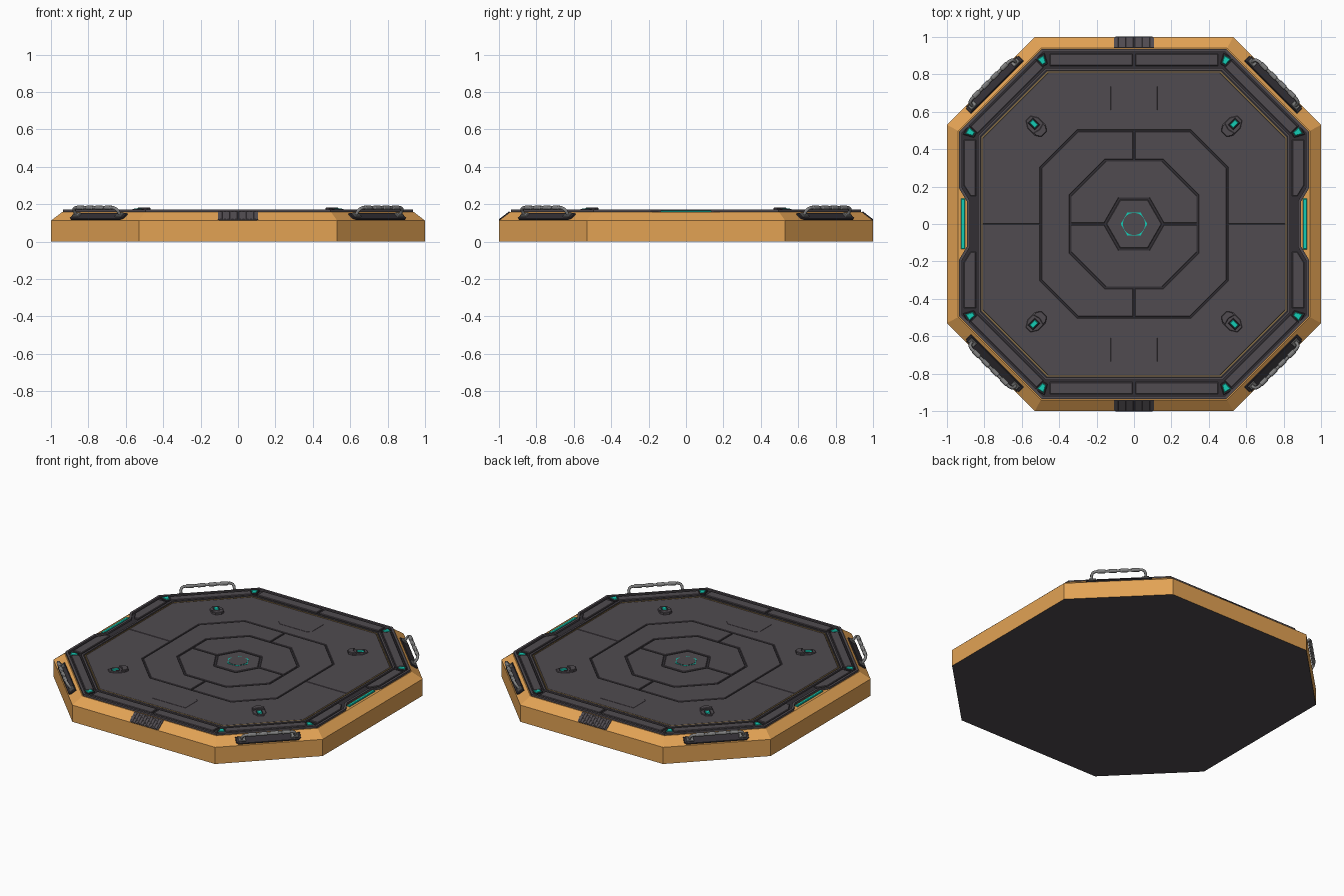
import bpy, bmesh, math
from mathutils import Matrix, Vector

if "Cube" in bpy.data.objects:
    bpy.data.objects.remove(bpy.data.objects["Cube"])


def mat(name, r, g, b):
    m = bpy.data.materials.new(name)
    m.diffuse_color = [((c / 255 + 0.055) / 1.055) ** 2.4 for c in (r, g, b)] + [1]
    m.use_nodes = True
    m.node_tree.nodes["Principled BSDF"].inputs["Base Color"].default_value = m.diffuse_color
    return m


ORANGE = mat("orange_shell", 226, 162, 84)
DECK = mat("dark_grey_deck", 80, 75, 80)
DARK = mat("near_black_groove", 50, 47, 52)
TEAL = mat("teal_light", 20, 205, 182)
TAN = mat("tan_trim", 142, 116, 70)
GREY = mat("grey_metal", 128, 128, 128)

ONE = [Matrix()]
HALVES = [Matrix.Rotation(k * math.pi, 4, 'Z') for k in range(2)]
QUARTERS = [Matrix.Rotation(k * math.pi / 2, 4, 'Z') for k in range(4)]
MIRROR4 = [Matrix.Diagonal((sx, sy, 1, 1)) for sx in (1, -1) for sy in (1, -1)]


def inset(pts, d):
    out = []
    for i, p in enumerate(pts):
        p, a, b = Vector(p), Vector(pts[i - 1]), Vector(pts[(i + 1) % len(pts)])
        e1, e2 = (p - a).normalized(), (b - p).normalized()
        n1, n2 = Vector((-e1.y, e1.x)), Vector((-e2.y, e2.x))
        out.append(p + (n1 + n2) * d / (1 + n1.dot(n2)))
    return out


def loft(name, loops, mats, copies=ONE, closed=False):
    """Skin a stack of (outline, z) loops; closed joins last to first, otherwise capped."""
    bm = bmesh.new()
    for M in copies:
        rows = [[bm.verts.new(M @ Vector((p[0], p[1], z))) for p in pts] for pts, z in loops]
        n = len(rows[0])
        pairs = list(zip(rows, rows[1:])) + ([(rows[-1], rows[0])] if closed else [])
        for lo, hi in pairs:
            for i in range(n):
                j = (i + 1) % n
                bm.faces.new((lo[i], lo[j], hi[j], hi[i]))
        if not closed:
            bm.faces.new(rows[0][::-1])
            bm.faces.new(rows[-1])
    bmesh.ops.recalc_face_normals(bm, faces=bm.faces)
    me = bpy.data.meshes.new(name)
    if len(mats) > 1:                      # second colour goes on the underside
        for f in bm.faces:
            f.material_index = 1 if f.normal.z < -0.9 else 0
    bm.to_mesh(me)
    bm.free()
    for m in mats:
        me.materials.append(m)
    ob = bpy.data.objects.new(name, me)
    bpy.context.collection.objects.link(ob)
    return ob


def prism(name, pts, z0, z1, m, copies=ONE, bev=0.003):
    loops = [(pts, z0), (pts, z1 - bev), (inset(pts, bev), z1)] if bev else [(pts, z0), (pts, z1)]
    return loft(name, loops, [m], copies)


def ring(name, pts, d, z0, z1, m):
    q = inset(pts, d)
    return loft(name, [(pts, z0), (pts, z1), (q, z1), (q, z0)], [m], closed=True)


def octagon(a, b):
    return [(a, -b), (a, b), (b, a), (-b, a), (-a, b), (-a, -b), (-b, -a), (b, -a)]


def notched(a, b):
    side = [(a, -b), (a, -.19), (a - .042, -.12), (a - .042, .12), (a, .19), (a, b), (b, a)]
    half = side + [(-b, a)]
    return half + [(-x, -y) for x, y in side[:-1]] + [(-b, -a), (b, -a)]


def rect(x0, x1, y0, y1):
    return [(x0, y0), (x1, y0), (x1, y1), (x0, y1)]


def ngon(n, r):
    return [(r * math.cos(2 * math.pi * i / n), r * math.sin(2 * math.pi * i / n)) for i in range(n)]


# orange shell with sloped shoulder and dark underside
loft("shell", [(octagon(1, .53), 0), (octagon(1, .53), .112), (octagon(.94, .498), .158)], [ORANGE, DECK])

# dark groove floor and raised rims of the border frame
prism("groove_floor", notched(.935, .495), .15, .1595, DARK, bev=0)
ring("outer_rim", notched(.935, .495), .015, .155, .171, DECK)
ring("inner_rim", octagon(.834, .472), .012, .155, .169, DECK)
ring("tan_edge_line", octagon(.815, .463), .006, .155, .1665, TAN)

# border panels: front/back, sides, diagonals
prism("front_back_panel", rect(.008, .45, .846, .91), .155, .169, DECK, MIRROR4)
prism("side_panel", [(.846, .15), (.874, .15), (.908, .205), (.908, .45), (.846, .45)],
      .155, .169, DECK, MIRROR4)
DIAG = [Matrix.Rotation(math.radians(45 + 90 * k), 4, 'Z') for k in range(4)]
prism("diagonal_panel", rect(.934, .986, -.25, .25), .155, .169, DECK, DIAG)

# teal corner lights and the two teal side strips
lamp = [(-.02, -.011), (.02, -.02), (.02, .02), (-.02, .011)]
corner = [Matrix.Rotation(math.radians(s + 90 * k), 4, 'Z') @ Matrix.Translation((1.002, 0, 0))
          for k in range(4) for s in (29.3, 60.7)]
prism("corner_light_seat", [(x * 1.5, y * 1.5) for x, y in lamp], .155, .168, DARK, corner)
prism("corner_light", lamp, .16, .172, TEAL, corner)
prism("side_light_strip", rect(.904, .924, -.135, .135), .155, .167, TEAL, HALVES)

# main deck in halves, separated by grooves
def half_band(a, b, c, d, g):
    return [(a, g), (a, b), (b, a), (-b, a), (-a, b), (-a, g), (-c, g), (-c, d), (-d, c), (d, c), (c, d), (c, g)]


TURN = [R @ Matrix.Rotation(math.pi / 2, 4, 'Z') for R in HALVES]
prism("outer_deck", half_band(.808, .46, .503, .302, .0012), .155, .166, DECK, HALVES, .002)
prism("middle_deck", half_band(.495, .297, .346, .155, .005), .155, .166, DECK, TURN, .002)
prism("inner_deck", [(.335, .005), (.335, .15), (.15, .335), (-.15, .335), (-.335, .15), (-.335, .005),
                     (-.16, .005), (-.082, .141), (.082, .141), (.16, .005)], .155, .166, DECK, HALVES, .002)

# centre hexagon with teal ring
prism("centre_hexagon", ngon(6, .148), .155, .166, DECK)
prism("centre_light", ngon(6, .071), .16, .168, TEAL, bev=0)
prism("centre_disc", ngon(32, .0595), .16, .1695, DECK, bev=0)

# shallow hatch plates at front and back
prism("hatch_plate", [(-.10, .585), (.10, .585), (.125, .61), (.125, .735), (-.125, .735), (-.125, .61)],
      .16, .1675, DECK, HALVES, .001)

# four deck beacons
prism("beacon_base", [(.685, -.02), (.71, -.04), (.765, -.04), (.80, -.018), (.80, .018), (.765, .04),
                      (.71, .04), (.685, .02)], .16, .171, DECK, DIAG)
prism("beacon_hood", [(.68, -.018), (.70, -.036), (.725, -.036), (.715, 0), (.725, .036), (.70, .036),
                      (.68, .018)], .16, .182, DECK, DIAG)
prism("beacon_seat", rect(.73, .785, -.02, .02), .16, .173, DARK, DIAG)
prism("beacon_light", rect(.737, .777, -.013, .013), .16, .176, TEAL, DIAG)


# frames lying on the shoulder: local x along edge, y down the slope, z out of it
def slope_frame(deg, r, z, dr, dz):
    s = Vector((dr, 0, dz)).normalized()
    n = Vector((-s.z, 0, s.x))
    t = s.cross(n)
    M = Matrix((t, s, n)).transposed().to_4x4()
    return Matrix.Rotation(math.radians(deg), 4, 'Z') @ Matrix.Translation((r, 0, z)) @ M


# ribbed grip pads on front and back shoulders
PAD = [slope_frame(d, .97, .135, .06, -.046) for d in (90, -90)]
prism("grip_pad", [(-.108, -.037), (.108, -.037), (.108, .028), (.098, .037), (-.098, .037), (-.108, .028)],
      -.004, .004, DECK, PAD, .001)
RIBS = [P @ Matrix.Translation((-.09 + .02 * i, 0, 0)) for P in PAD for i in range(10)]
prism("grip_rib", rect(-.006, .006, -.034, .034), 0, .006, DECK, RIBS, .001)

# carry handles on the diagonal shoulders
HANDLE = [slope_frame(45 + 90 * k, 1.052, .134, .064, -.046) for k in range(4)]
prism("handle_plate", [(-.2, -.022), (.2, -.022), (.2, .018), (.185, .03), (-.185, .03), (-.2, .018)],
      -.005, .008, DARK, HANDLE)
prism("handle_foot", rect(-.022, .022, -.016, .016), 0, .016, GREY,
      [H @ Matrix.Translation((x, 0, 0)) for H in HANDLE for x in (-.162, .162)])

cu = bpy.data.curves.new("handle_path", 'CURVE')
cu.dimensions = '3D'
cu.bevel_depth = .009
cu.bevel_resolution = 2
sp = cu.splines.new('POLY')
path = [(-.165, 0), (-.165, .035), (-.158, .05), (-.143, .058), (.143, .058), (.158, .05), (.165, .035), (.165, 0)]
sp.points.add(len(path) - 1)
for p, (x, z) in zip(sp.points, path):
    p.co = (x, 0, z, 1)
tmp = bpy.data.objects.new("handle_path", cu)
bpy.context.collection.objects.link(tmp)
bpy.context.view_layer.update()
bar = bpy.data.meshes.new_from_object(tmp.evaluated_get(bpy.context.evaluated_depsgraph_get()))
bpy.data.objects.remove(tmp)
bar.materials.clear()
bar.materials.append(GREY)
for p in bar.polygons:
    p.use_smooth = True
for k, H in enumerate(HANDLE):
    ob = bpy.data.objects.new("handle_bar_%d" % (k + 1), bar)
    ob.matrix_world = H
    bpy.context.collection.objects.link(ob)

# thicker grip sleeves along each handle bar
SLEEVE = [H @ Matrix.Translation((x, 0, .058)) @ Matrix.Rotation(math.pi / 2, 4, 'Y')
          for H in HANDLE for x in (-.105, -.035, .035, .105)]
loft("handle_sleeve", [(ngon(12, .009), -.026), (ngon(12, .0125), -.02), (ngon(12, .0125), .02),
                       (ngon(12, .009), .026)], [GREY], SLEEVE)
